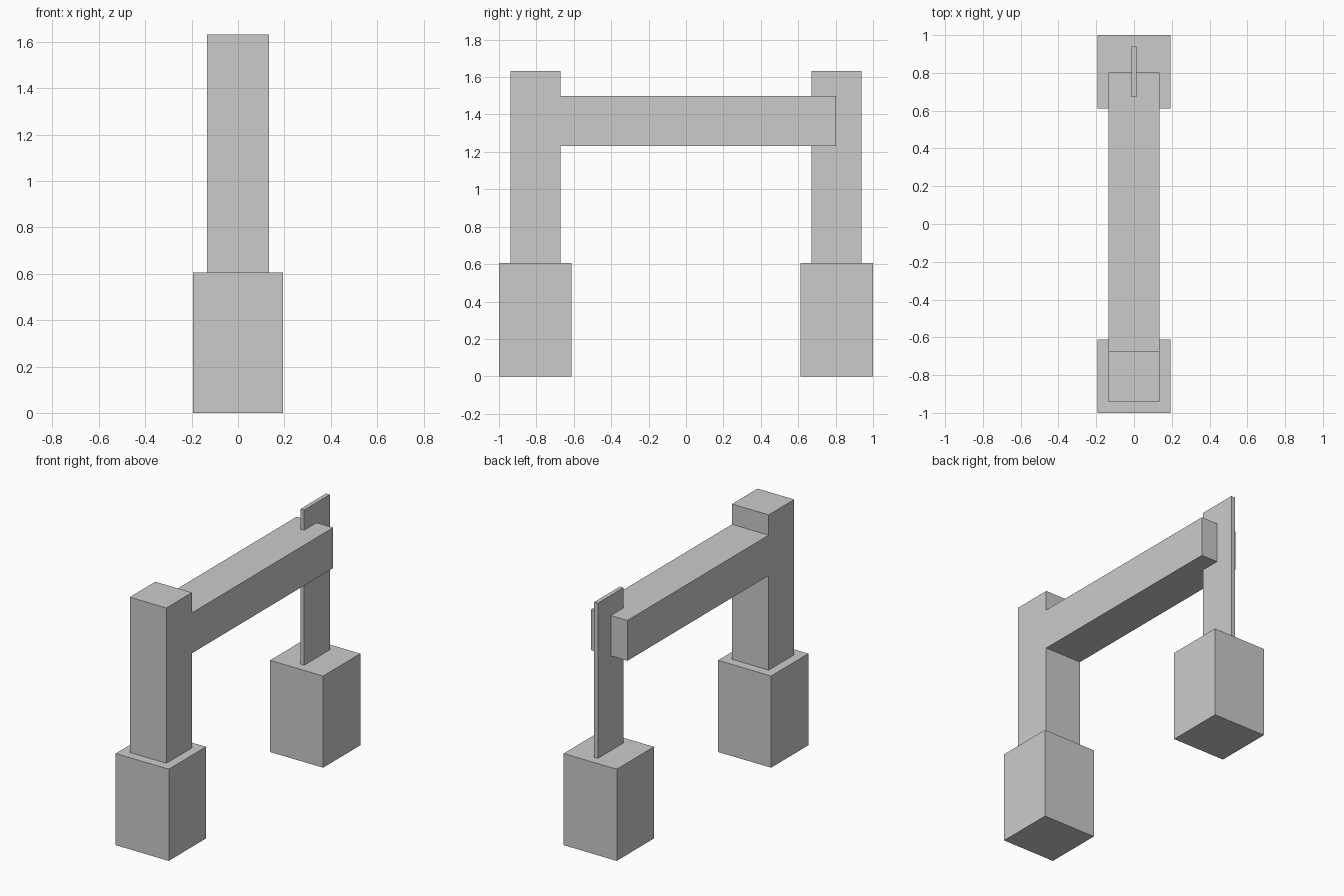
import bpy, bmesh

if "Cube" in bpy.data.objects:
    bpy.data.objects.remove(bpy.data.objects["Cube"])


def extrude_profile(name, points, half_width):
    """Solid from a side profile of (y, z) points, extruded across x."""
    bm = bmesh.new()
    face = bm.faces.new([bm.verts.new((-half_width, y, z)) for y, z in points])
    ext = bmesh.ops.extrude_face_region(bm, geom=[face])
    moved = [g for g in ext["geom"] if isinstance(g, bmesh.types.BMVert)]
    bmesh.ops.translate(bm, verts=moved, vec=(2 * half_width, 0, 0))
    bmesh.ops.recalc_face_normals(bm, faces=bm.faces)
    mesh = bpy.data.meshes.new(name)
    bm.to_mesh(mesh)
    bm.free()
    obj = bpy.data.objects.new(name, mesh)
    bpy.context.collection.objects.link(obj)
    return obj


def rect(y0, y1, z0, z1):
    return [(y0, z0), (y1, z0), (y1, z1), (y0, z1)]


BASE_TOP, POST_TOP = 0.606, 1.632
BEAM_LOW, BEAM_HIGH = 1.231, 1.498

# Heavy base blocks at both ends
extrude_profile("front_base", rect(-1.0, -0.612, 0, BASE_TOP), 0.194)
extrude_profile("back_base", rect(0.612, 1.0, 0, BASE_TOP), 0.194)

# Front post and crossbeam share flush sides, so they are one profile
extrude_profile("front_post_and_beam", [
    (-0.939, BASE_TOP), (-0.672, BASE_TOP), (-0.672, BEAM_LOW), (0.803, BEAM_LOW),
    (0.803, BEAM_HIGH), (-0.672, BEAM_HIGH), (-0.672, POST_TOP), (-0.939, POST_TOP),
], 0.134)

# Thin back post passing through the end of the beam
extrude_profile("back_post", rect(0.672, 0.939, BASE_TOP, POST_TOP), 0.0134)
